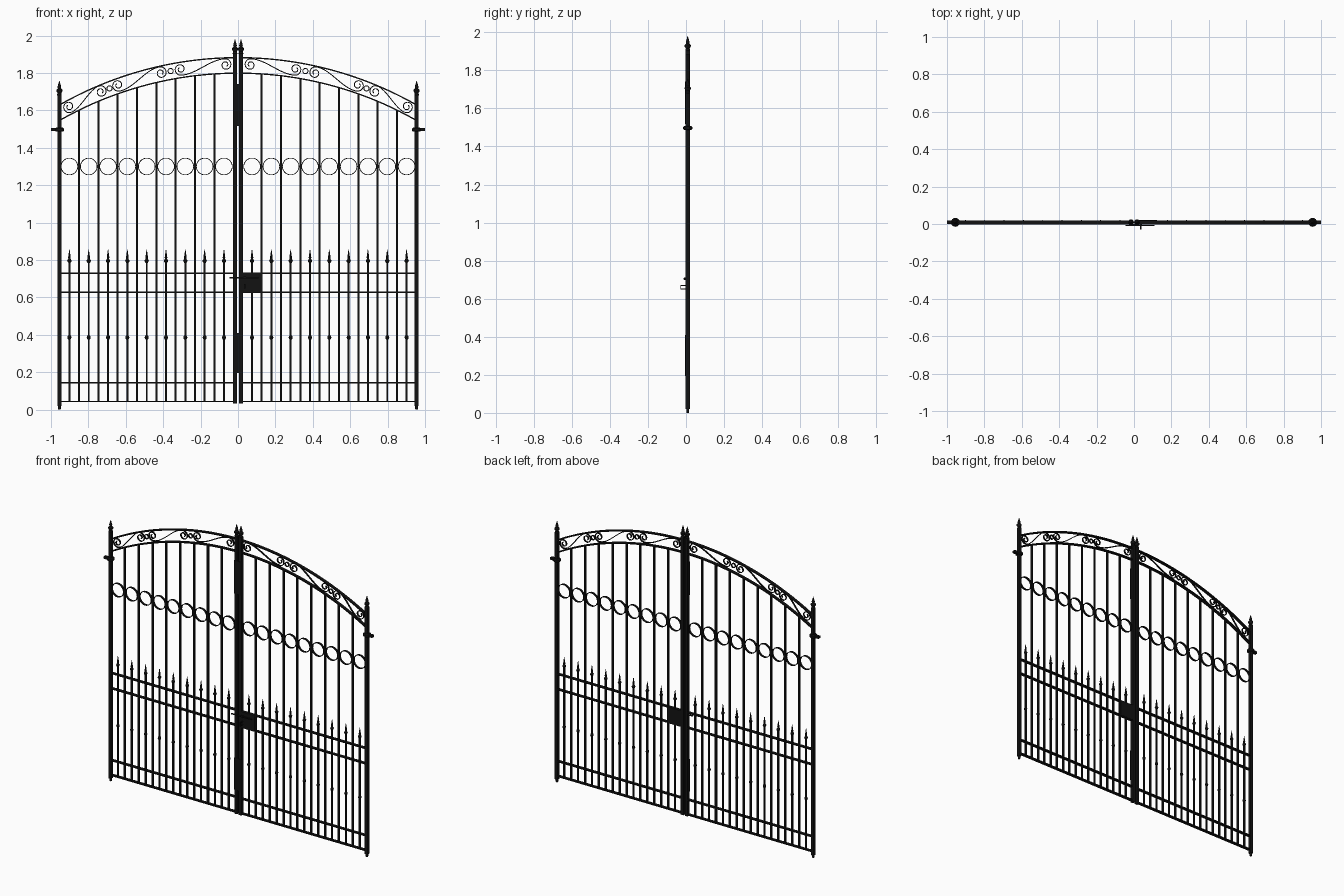
import bpy, bmesh, math
from mathutils import Matrix, Vector

cube = bpy.data.objects.get("Cube")
if cube:
    bpy.data.objects.remove(cube, do_unlink=True)

Y = 0.009            # depth position of the gate plane
STEP = 0.1033        # spacing of the lower bars
ARCH_R = 1.926       # radius of both arched rails
POST_X, MEET_X = 0.955, 0.016

iron = bpy.data.materials.new("black iron")
iron.use_nodes = True
iron.diffuse_color = (0.006, 0.006, 0.006, 1)
iron.node_tree.nodes["Principled BSDF"].inputs["Base Color"].default_value = iron.diffuse_color


def finish(name, bm, smooth=False):
    bmesh.ops.recalc_face_normals(bm, faces=bm.faces)
    mesh = bpy.data.meshes.new(name)
    bm.to_mesh(mesh)
    bm.free()
    mesh.materials.append(iron)
    obj = bpy.data.objects.new(name, mesh)
    bpy.context.collection.objects.link(obj)
    if smooth:
        bpy.ops.object.select_all(action='DESELECT')
        obj.select_set(True)
        bpy.context.view_layer.objects.active = obj
        bpy.ops.object.shade_smooth_by_angle(angle=math.radians(40))


def box(bm, x0, x1, z0, z1, depth, y=Y):
    mat = Matrix.Translation(((x0 + x1) / 2, y, (z0 + z1) / 2)) @ Matrix.Diagonal((x1 - x0, depth, z1 - z0, 1))
    bmesh.ops.create_cube(bm, size=1, matrix=mat)


def ribbon(bm, pts, thick, depth, closed=False):
    """Flat iron strip bent along a path in the gate plane."""
    pts = [Vector(p) for p in pts]
    n, rows = len(pts), []
    for i, p in enumerate(pts):
        a = pts[(i - 1) % n] if closed or i else p
        b = pts[(i + 1) % n] if closed or i < n - 1 else p
        t = (b - a).normalized()
        side = Vector((-t.y, t.x)) * thick / 2
        rows.append([bm.verts.new((p.x + s * side.x, Y + d * depth / 2, p.y + s * side.y))
                     for s, d in ((1, 1), (1, -1), (-1, -1), (-1, 1))])
    for i in range(n if closed else n - 1):
        r, q = rows[i], rows[(i + 1) % n]
        for k in range(4):
            bm.faces.new((r[k], r[(k + 1) % 4], q[(k + 1) % 4], q[k]))
    if not closed:
        bm.faces.new(rows[0])
        bm.faces.new(rows[-1][::-1])


def lathe(bm, x, z, profile, sides=10):
    """Turned piece around a vertical axis; profile is (radius, height)."""
    rings = [[bm.verts.new((x + r * math.cos(math.tau * k / sides),
                            Y + r * math.sin(math.tau * k / sides), z + h))
              for k in range(sides)] for r, h in profile]
    for a, b in zip(rings, rings[1:]):
        for k in range(sides):
            j = (k + 1) % sides
            bm.faces.new((a[k], a[j], b[j], b[k]))
    bm.faces.new(rings[0][::-1])
    bm.faces.new(rings[-1])


def circle(cx, cz, r, n):
    return [(cx + r * math.cos(math.tau * i / n), cz + r * math.sin(math.tau * i / n)) for i in range(n)]


def arch(x, drop=0.0):
    return 1.882 - drop - ARCH_R + math.sqrt(ARCH_R ** 2 - x * x)


def scroll(x0, x1, r=0.032):
    """S scroll: spiral out, sweep across the band, spiral in."""
    a, b = Vector((x0, arch(x0, 0.037))), Vector((x1, arch(x1, 0.037)))
    coil = []
    for i in range(37):
        u = i / 36
        ang = math.pi / 2 + (1 - u) * math.tau * 1.4
        coil.append(Vector((math.cos(ang), math.sin(ang))) * (0.009 + (r - 0.009) * u))
    start, end = a + coil[-1], b - coil[-1]
    sweep = []
    for i in range(1, 14):
        u = i / 14
        sweep.append(Vector((start.x + (end.x - start.x) * u,
                             start.y + (end.y - start.y) * u * u * (3 - 2 * u))))
    return [a + c for c in coil] + sweep + [b - c for c in reversed(coil)]


lower_x = [0.075 + STEP * i for i in range(9)]
tall_x = [x + STEP / 2 for x in lower_x[:-1]]
KNOB = [(0.005, -0.012), (0.009, -0.007), (0.011, 0), (0.009, 0.007), (0.005, 0.012)]
SPEAR = [(0.005, -0.016), (0.010, -0.010), (0.012, -0.003), (0.006, 0.006), (0.007, 0.014), (0.001, 0.056)]
FINIAL = [(0.010, -0.03), (0.013, -0.024), (0.010, -0.014), (0.016, -0.004), (0.016, 0.004),
          (0.008, 0.012), (0.010, 0.02), (0.001, 0.052)]
FOOT = [(0.006, 0), (0.008, 0.004), (0.008, 0.03)]
COLLAR = [(0.018, -0.011), (0.024, -0.006), (0.024, 0.006), (0.018, 0.011)]

for side, s in (("left", 1), ("right", -1)):
    def span(bm, x0, x1, z0, z1, depth):
        box(bm, min(s * x0, s * x1), max(s * x0, s * x1), z0, z1, depth)

    # Hinge post with foot pin and finial
    bm = bmesh.new()
    span(bm, POST_X - 0.010, POST_X + 0.010, 0.02, 1.685, 0.022)
    finish(side + "_hinge_post", bm)
    bm = bmesh.new()
    lathe(bm, s * POST_X, 0, FOOT)
    finish(side + "_post_foot", bm, True)

    # Meeting post at the centre
    bm = bmesh.new()
    span(bm, MEET_X - 0.010, MEET_X + 0.010, 0.033, 1.905, 0.022)
    finish(side + "_meeting_post", bm)

    # Finials on both posts
    bm = bmesh.new()
    lathe(bm, s * POST_X, 1.706, FINIAL, 12)
    lathe(bm, s * MEET_X, 1.928, FINIAL, 12)
    finish(side + "_post_finials", bm, True)

    # Hinge collar and wall pin
    bm = bmesh.new()
    lathe(bm, s * POST_X, 1.497, COLLAR, 16)
    span(bm, POST_X, 1.0, 1.489, 1.505, 0.02)
    finish(side + "_hinge", bm, True)

    # Horizontal rails
    bm = bmesh.new()
    for z in (0.043, 0.143, 0.627, 0.73):
        span(bm, MEET_X, POST_X, z - 0.0035, z + 0.0035, 0.021)
    finish(side + "_rails", bm)

    # Arched top rails
    bm = bmesh.new()
    for drop in (0, 0.083):
        xs = [MEET_X + (POST_X - MEET_X) * i / 32 for i in range(33)]
        ribbon(bm, [(s * x, arch(x, drop)) for x in xs], 0.007, 0.021)
    finish(side + "_arched_rails", bm, True)

    # Tall bars up to the arch, short bars up to the spears
    bm = bmesh.new()
    for x in tall_x:
        span(bm, x - 0.0055, x + 0.0055, 0.043, arch(x, 0.083), 0.011)
    finish(side + "_tall_bars", bm)
    bm = bmesh.new()
    for x in lower_x:
        span(bm, x - 0.005, x + 0.005, 0.043, 0.795, 0.010)
    finish(side + "_short_bars", bm)

    # Spear heads and knobs on the short bars
    bm = bmesh.new()
    for x in lower_x:
        lathe(bm, s * x, 0.8, SPEAR, 8)
        lathe(bm, s * x, 0.386, KNOB, 8)
    finish(side + "_spears_and_knobs", bm, True)

    # Row of rings between the tall bars
    bm = bmesh.new()
    for x in lower_x:
        ribbon(bm, circle(s * x, 1.3, 0.0445, 28), 0.004, 0.015, True)
    finish(side + "_rings", bm, True)

    # Scrolls and small rings inside the arch band
    bm = bmesh.new()
    for x0, x1 in ((0.066, 0.308), (0.412, 0.642), (0.733, 0.904)):
        ribbon(bm, [(s * p.x, p.y) for p in scroll(x0, x1)], 0.005, 0.010)
    for x in (0.36, 0.687):
        ribbon(bm, circle(s * x, arch(x, 0.038), 0.014, 16), 0.005, 0.010, True)
    finish(side + "_scrolls", bm, True)

# Cover plates over the gap between the leaves
bm = bmesh.new()
for z0, z1 in ((0.195, 0.41), (1.517, 1.74)):
    box(bm, -0.027, 0.027, z0, z1, 0.005, Y - 0.0115)
finish("cover_plates", bm)

# Lock case, latch bar and pull handle
bm = bmesh.new()
box(bm, 0.026, 0.123, 0.627, 0.732, 0.023)
finish("lock_case", bm)
bm = bmesh.new()
box(bm, -0.045, 0.11, 0.701, 0.708, 0.006, Y - 0.018)
box(bm, 0.03, 0.042, 0.698, 0.711, 0.014, Y - 0.013)
finish("latch_bar", bm)
bm = bmesh.new()
box(bm, 0.033, 0.039, 0.65, 0.67, 0.005, -0.0275)
for z in (0.65, 0.67):
    box(bm, 0.033, 0.039, z - 0.0025, z + 0.0025, 0.028, -0.016)
finish("pull_handle", bm)
